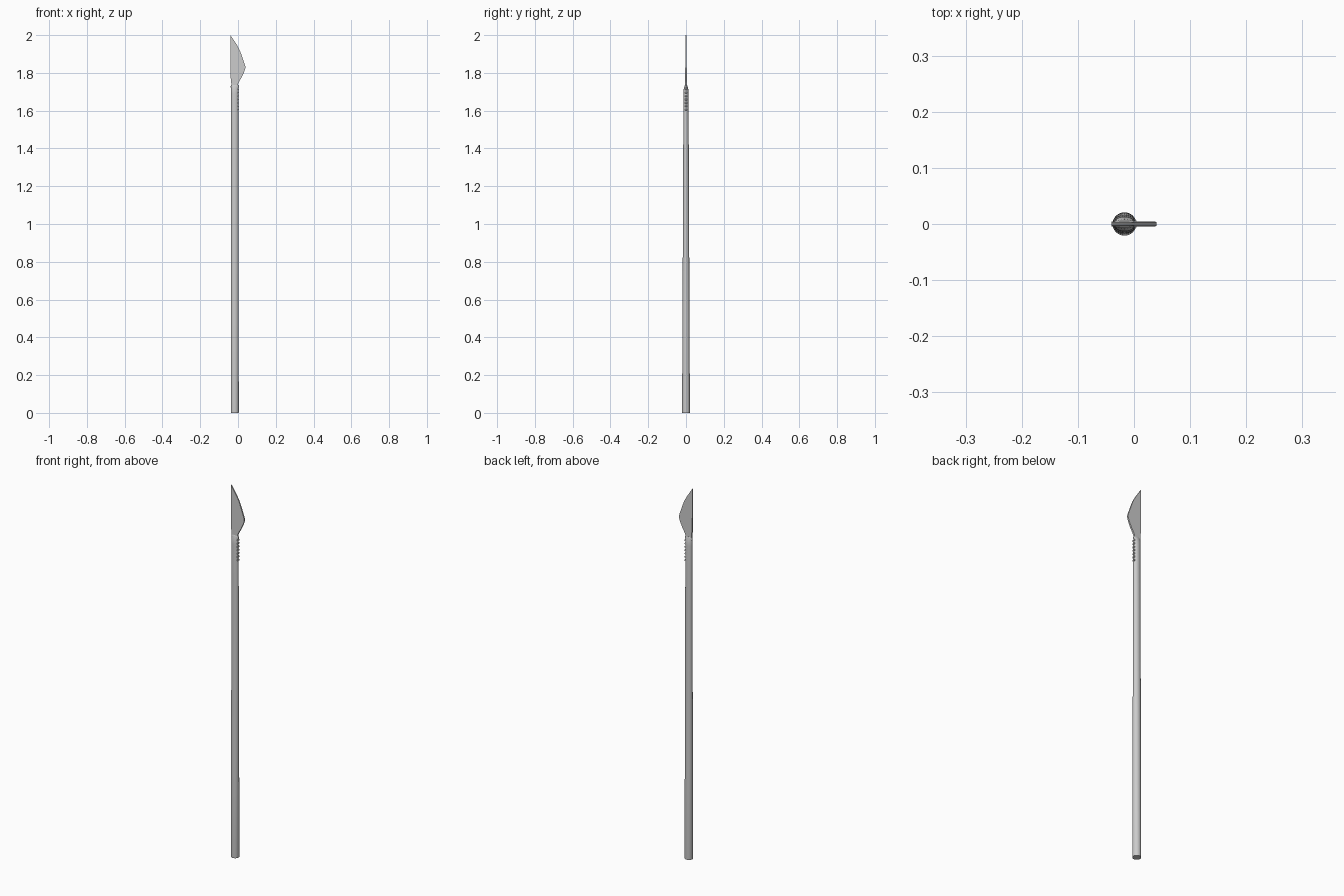
import bpy, bmesh, math

if "Cube" in bpy.data.objects:
    bpy.data.objects.remove(bpy.data.objects["Cube"])

CX = -0.017  # handle axis


def finish(name, bm, smooth=True):
    bmesh.ops.recalc_face_normals(bm, faces=bm.faces)
    me = bpy.data.meshes.new(name)
    bm.to_mesh(me)
    bm.free()
    ob = bpy.data.objects.new(name, me)
    bpy.context.collection.objects.link(ob)
    if smooth:
        bpy.ops.object.select_all(action='DESELECT')
        ob.select_set(True)
        bpy.context.view_layer.objects.active = ob
        bpy.ops.object.shade_smooth_by_angle(angle=math.radians(35))
    return ob


def loft(name, sections, n=32):
    """Stack elliptical rings (z, x radius, y radius) into a closed tube."""
    bm = bmesh.new()
    rings = []
    for z, rx, ry in sections:
        rings.append([bm.verts.new((CX + rx * math.cos(2 * math.pi * i / n),
                                    ry * math.sin(2 * math.pi * i / n), z))
                      for i in range(n)])
    for a, b in zip(rings, rings[1:]):
        for i in range(n):
            j = (i + 1) % n
            bm.faces.new((a[i], a[j], b[j], b[i]))
    bm.faces.new(rings[0][::-1])
    bm.faces.new(rings[-1])
    return finish(name, bm)


# Tapered handle, flattening toward the blade
loft("handle", [(0, 0.0208, 0.0205), (0.003, 0.0212, 0.0208),
                (0.5, 0.0205, 0.0185), (1.0, 0.02, 0.0165),
                (1.5, 0.019, 0.0142), (1.69, 0.019, 0.0135),
                (1.712, 0.0192, 0.0128), (1.728, 0.0195, 0.0085)])

# Flattened collar at the blade root
loft("collar", [(1.72, 0.0195, 0.0085), (1.723, 0.0215, 0.009),
                (1.731, 0.0215, 0.008), (1.736, 0.019, 0.0055)])

# Grip ridges on the cutting-edge side
for k in range(7):
    bm = bmesh.new()
    z0, h, w = 1.605 + k * 0.018, 0.0045, 0.0065
    prof = [(-0.005, z0 - h), (0.0025, z0 - h), (0.0045, z0 - h * 0.4),
            (0.0045, z0 + h * 0.4), (0.0025, z0 + h), (-0.005, z0 + h)]
    sides = [[bm.verts.new((x, y, z)) for x, z in prof] for y in (-w, w)]
    bm.faces.new(sides[0])
    bm.faces.new(sides[1][::-1])
    for i in range(6):
        j = (i + 1) % 6
        bm.faces.new((sides[0][i], sides[0][j], sides[1][j], sides[1][i]))
    finish("grip_ridge_%d" % k, bm, False)

# Flat blade: straight spine on the left, curved edge on the right
outline = [(-0.034, 1.725), (-0.001, 1.725), (0.0, 1.742), (0.008, 1.757),
           (0.021, 1.78), (0.033, 1.806), (0.038, 1.822), (0.04, 1.83),
           (0.037, 1.842), (0.0285, 1.867), (0.0195, 1.893),
           (0.0085, 1.921), (-0.005, 1.947), (-0.022, 1.973),
           (-0.04, 2.0), (-0.04, 1.78), (-0.037, 1.76)]
bm = bmesh.new()


def half(z):
    return 0.0048 - 0.0022 * (z - 1.725) / 0.275


front = [bm.verts.new((x, -half(z), z)) for x, z in outline]
back = [bm.verts.new((x, half(z), z)) for x, z in outline]
bm.faces.new(front)
bm.faces.new(back[::-1])
m = len(outline)
for i in range(m):
    j = (i + 1) % m
    bm.faces.new((front[i], front[j], back[j], back[i]))
finish("blade", bm)
